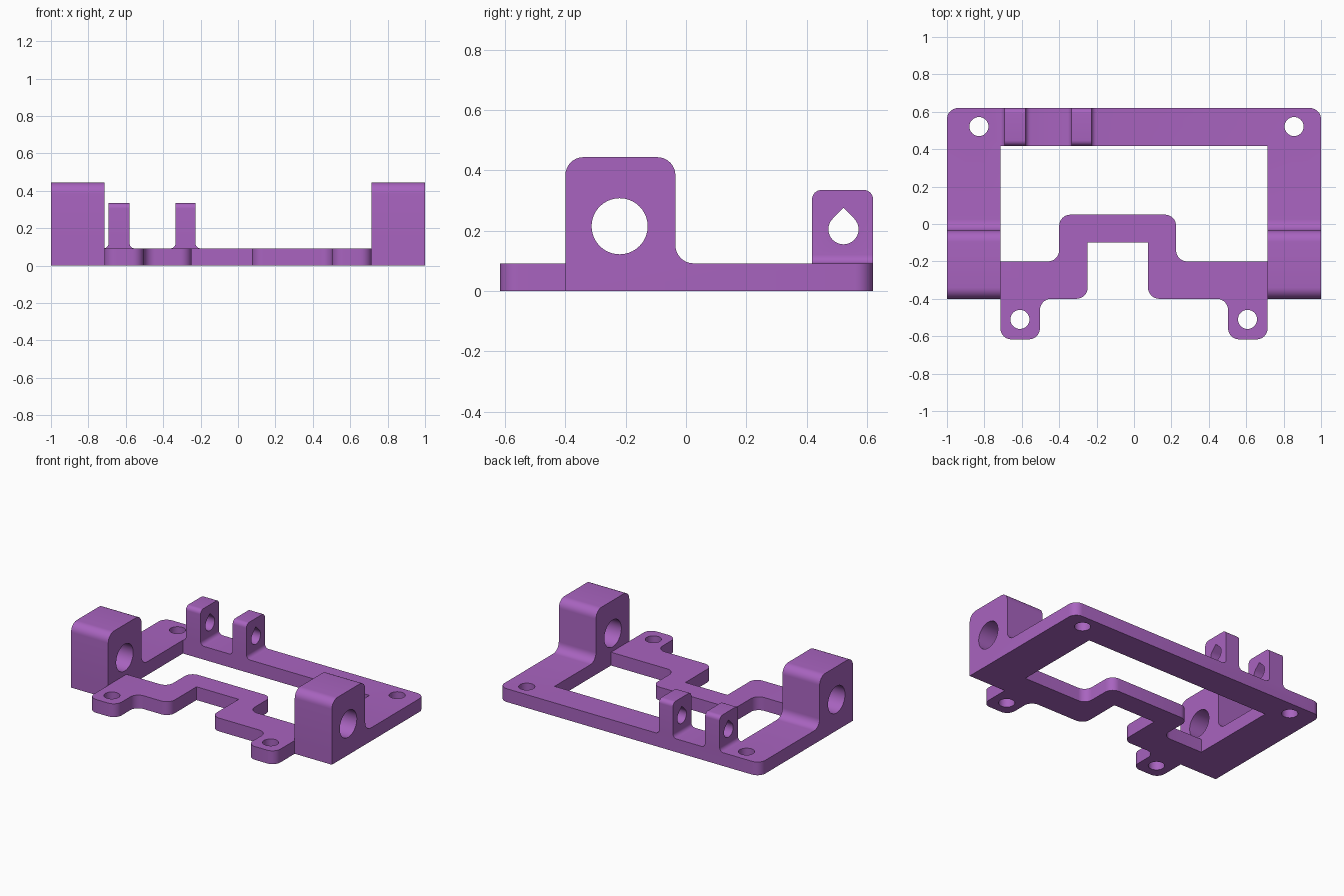
import bpy, bmesh, math
from mathutils import Vector

if "Cube" in bpy.data.objects:
    bpy.data.objects.remove(bpy.data.objects["Cube"])

PLATE_H = 0.092
R = 0.06

purple = bpy.data.materials.new("purple plastic")
purple.diffuse_color = (0.393, 0.126, 0.523, 1)
purple.use_nodes = True
purple.node_tree.nodes["Principled BSDF"].inputs["Base Color"].default_value = purple.diffuse_color


def rounded(corners, steps=8):
    """Closed outline from (u, v, radius) corners; radius 0 stays sharp."""
    pts, n = [], len(corners)
    for i, (u, v, r) in enumerate(corners):
        p = Vector((u, v))
        if r == 0:
            pts.append(p)
            continue
        a = (Vector(corners[i - 1][:2]) - p).normalized()
        b = (Vector(corners[(i + 1) % n][:2]) - p).normalized()
        # all filleted corners are right angles
        c = p + (a + b) * r
        for k in range(steps + 1):
            t = math.pi / 2 * k / steps
            pts.append(c - b * r * math.cos(t) - a * r * math.sin(t))
    return pts


def circle(u, v, r, n=32):
    return [Vector((u + r * math.cos(2 * math.pi * k / n),
                    v + r * math.sin(2 * math.pi * k / n))) for k in range(n)]


def teardrop(u, v, r, n=24):
    """Circle with a 45 degree point on top."""
    arc = [math.radians(135 + 270 * k / n) for k in range(n + 1)]
    return [Vector((u + r * math.cos(t), v + r * math.sin(t))) for t in arc] + \
           [Vector((u, v + r * math.sqrt(2)))]


def prism(name, loops, axis, lo, hi):
    """Extrude an outline with holes along an axis from lo to hi."""
    place = {'X': lambda p: (lo, p.x, p.y),
             'Y': lambda p: (p.x, lo, p.y),
             'Z': lambda p: (p.x, p.y, lo)}[axis]
    direction = Vector([(hi - lo) * (axis == a) for a in 'XYZ'])
    bm = bmesh.new()
    edges = []
    for loop in loops:
        vs = [bm.verts.new(place(p)) for p in loop]
        edges += [bm.edges.new((vs[i - 1], vs[i])) for i in range(len(vs))]
    bmesh.ops.triangle_fill(bm, edges=edges, use_beauty=True)
    ext = bmesh.ops.extrude_face_region(bm, geom=bm.faces[:], use_keep_orig=True)
    bmesh.ops.translate(bm, vec=direction,
                        verts=[g for g in ext['geom'] if isinstance(g, bmesh.types.BMVert)])
    bmesh.ops.recalc_face_normals(bm, faces=bm.faces[:])
    me = bpy.data.meshes.new(name)
    bm.to_mesh(me)
    bm.free()
    me.materials.append(purple)
    ob = bpy.data.objects.new(name, me)
    bpy.context.collection.objects.link(ob)
    return ob


# Base plate: outer outline, window, four screw holes
outer = rounded([
    (1, .62, R), (-1, .62, R), (-1, -.4, 0), (-.715, -.4, 0),
    (-.715, -.617, R), (-.503, -.617, R), (-.503, -.4, R), (-.248, -.4, R),
    (-.248, -.1, 0), (.075, -.1, 0), (.075, -.4, R), (.503, -.4, R),
    (.503, -.617, R), (.715, -.617, R), (.715, -.4, 0), (1, -.4, 0)])
window = rounded([
    (-.715, .418, 0), (.715, .418, 0), (.715, -.2, 0), (.225, -.2, R),
    (.225, .05, R), (-.4, .05, R), (-.4, -.2, R), (-.715, -.2, 0)])
screws = [circle(x, y, .051) for x, y in
          ((-.829, .521), (.856, .521), (-.61, -.51), (.607, -.51))]
plate = prism("bracket", [outer, window] + screws, 'Z', 0, PLATE_H)

parts = []

# Side blocks with a round bore and a fillet running onto the plate
block = rounded([(-.4, PLATE_H, 0), (-.4, .444, R), (-.035, .444, R),
                 (-.035, PLATE_H, R), (.1, PLATE_H, 0)])[:-1]
for side, lo, hi in (("left", -1, -.715), ("right", .715, 1)):
    parts.append(prism(side + "_block", [block, circle(-.22, .215, .093, 40)], 'X', lo, hi))

# Rear lugs with teardrop holes and small flared feet
lug = rounded([(.418, PLATE_H, 0), (.418, .335, .03), (.62, .335, .03), (.62, PLATE_H, 0)])
f = 0.028
for lo, hi in ((-.692, -.58), (-.334, -.228)):
    parts.append(prism("lug", [lug, teardrop(.522, .205, .05)], 'X', lo, hi))
    for x, s in ((lo, -1), (hi, 1)):
        arc = [Vector((x + s * f * (1 - math.cos(t)), PLATE_H + f * (1 - math.sin(t))))
               for t in (math.pi / 2 * k / 6 for k in range(7))]
        s_foot = [Vector((x, PLATE_H))] + arc
        parts.append(prism("lug_foot", [s_foot], 'Y', .418, .62))

# Fuse everything into one solid bracket
for part in parts:
    mod = plate.modifiers.new("fuse", 'BOOLEAN')
    mod.operation = 'UNION'
    mod.solver = 'EXACT'
    mod.object = part
bpy.context.view_layer.objects.active = plate
plate.select_set(True)
for mod in list(plate.modifiers):
    bpy.ops.object.modifier_apply(modifier=mod.name)
for part in parts:
    bpy.data.objects.remove(part)
bpy.ops.object.shade_smooth_by_angle(angle=math.radians(30))
